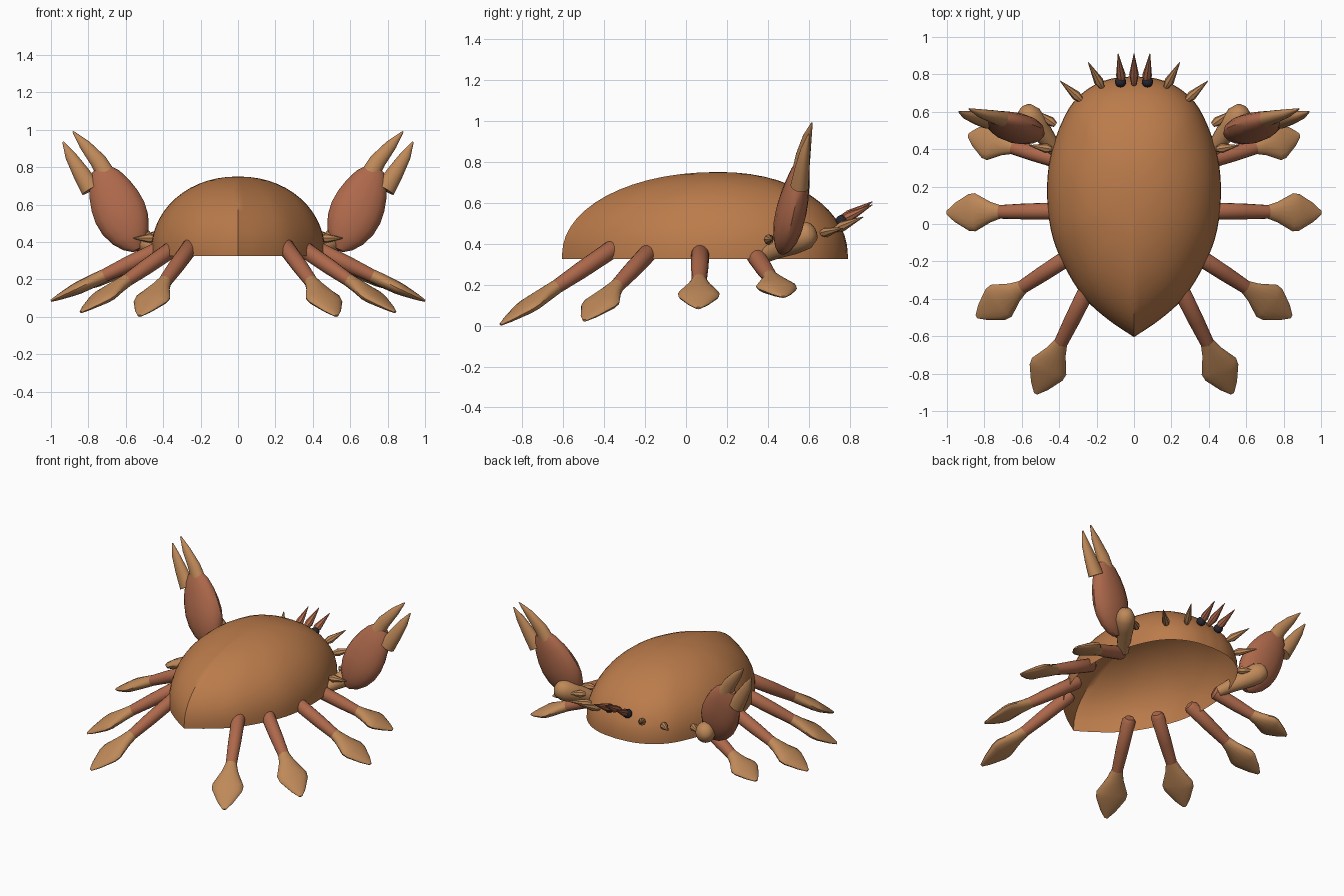
import bpy, bmesh, math
from mathutils import Vector as V

if "Cube" in bpy.data.objects:
    bpy.data.objects.remove(bpy.data.objects["Cube"])


def mat(name, c):
    m = bpy.data.materials.new(name)
    m.diffuse_color = (*c, 1)
    m.use_nodes = True
    m.node_tree.nodes["Principled BSDF"].inputs["Base Color"].default_value = m.diffuse_color
    return m


SHELL = mat("shell_orange", (0.50, 0.20, 0.07))
LIMB = mat("limb_red", (0.42, 0.14, 0.07))
TIP = mat("tip_tan", (0.52, 0.25, 0.10))
EYE = mat("eye_black", (0.02, 0.02, 0.03))


def finish(bm, name, m, angle=40):
    bmesh.ops.recalc_face_normals(bm, faces=bm.faces)
    me = bpy.data.meshes.new(name)
    bm.to_mesh(me)
    bm.free()
    ob = bpy.data.objects.new(name, me)
    bpy.context.collection.objects.link(ob)
    me.materials.append(m)
    bpy.ops.object.select_all(action='DESELECT')
    ob.select_set(True)
    bpy.context.view_layer.objects.active = ob
    bpy.ops.object.shade_smooth_by_angle(angle=math.radians(angle))
    return ob


def loft(name, stations, side, m, n=16):
    """Elliptical sections (point, half width along side, half thickness)."""
    bm = bmesh.new()
    axis = (V(stations[-1][0]) - V(stations[0][0])).normalized()
    side = V(side)
    side = (side - axis * side.dot(axis)).normalized()
    up = axis.cross(side)
    rings = []
    for p, w, t in stations:
        rings.append([bm.verts.new(V(p) + side * w * math.cos(a) + up * t * math.sin(a))
                      for a in (2 * math.pi * i / n for i in range(n))])
    for r, q in zip(rings, rings[1:]):
        for i in range(n):
            j = (i + 1) % n
            bm.faces.new((r[i], r[j], q[j], q[i]))
    bm.faces.new(rings[0])
    bm.faces.new(rings[-1])
    return finish(bm, name, m)


def spline(pts, steps=4):
    """Catmull-Rom through the points."""
    out = []
    e = [2 * pts[0] - pts[1]] + pts + [2 * pts[-1] - pts[-2]]
    for a, b, c, d in zip(e, e[1:], e[2:], e[3:]):
        for k in range(steps):
            t = k / steps
            out.append(0.5 * (2 * b + (c - a) * t + (2 * a - 5 * b + 4 * c - d) * t * t
                              + (3 * b - a - 3 * c + d) * t ** 3))
    return out + [pts[-1]]


# Shell: open teardrop dome, pointed at one end
half = spline([V(p) for p in [(0, .79), (.13, .775), (.25, .72), (.35, .615), (.435, .41),
               (.465, .2), (.445, -.03), (.38, -.21), (.27, -.39), (.14, -.51), (0, -.605)]])
outline = half + [V((-p.x, p.y)) for p in half[-2:0:-1]]
bm = bmesh.new()
centre = V((0, .16))
levels = [(1, .325)] + [(math.cos(a) ** .95, .35 + .40 * math.sin(a))
                        for a in (math.pi / 2 * k / 14 for k in range(14))]
rings = [[bm.verts.new((*(centre + (p - centre) * s), z)) for p in outline] for s, z in levels]
n = len(outline)
for r, q in zip(rings, rings[1:]):
    for i in range(n):
        bm.faces.new((r[i], r[(i + 1) % n], q[(i + 1) % n], q[i]))
top = bm.verts.new((*centre, .75))
for i in range(n):
    bm.faces.new((rings[-1][i], rings[-1][(i + 1) % n], top))
finish(bm, "shell", SHELL)

legs = [((.25, -.35, .38), (.525, -.905, .005)),
        ((.34, -.17, .37), (.84, -.495, .025)),
        ((.42, .07, .36), (1.0, .06, .085)),
        ((.40, .34, .34), (.885, .475, .14))]
spikes = [((.065, .755, .51), (.085, .91, .59)), ((.17, .73, .47), (.245, .865, .53)),
          ((.28, .66, .45), (.395, .765, .475)), ((.42, .53, .43), (.525, .605, .435)),
          ((.44, .40, .42), (.56, .42, .42))]

for s, label in ((1, "right"), (-1, "left")):
    def M(p):
        return V((p[0] * s, p[1], p[2]))

    # Walking legs: round shaft, then flat diamond paddle
    for k, (a, b) in enumerate(legs, 1):
        a, b = M(a), M(b)
        d = b - a
        flat = d.cross(V((0, 0, 1)))
        at = lambda t: a + d * t
        loft(f"leg_{k}_{label}", [(at(-.03), .03, .03), (at(0), .045, .045), (at(.3), .042, .042),
             (at(.53), .036, .034)], flat, LIMB)
        loft(f"paddle_{k}_{label}", [(at(.51), .036, .035), (at(.60), .055, .036),
             (at(.74), .102, .034), (at(.80), .098, .03), (at(.93), .05, .016), (at(1), .012, .006)],
             flat, TIP)

    # Claw arm: capsule thickening to the elbow
    a, b = M((.40, .37, .335)), M((.575, .60, .45))
    d = b - a
    loft(f"arm_{label}", [(a, .035, .035), (a + d * .3, .045, .045), (a + d * .65, .065, .06),
         (a + d * .9, .07, .065), (a + d * 1.05, .05, .045), (a + d * 1.1, .02, .02)],
         (0, 0, 1), TIP)

    # Palm: flattened egg
    a, b = M((.545, .47, .365)), M((.735, .568, .79))
    d = b - a
    loft(f"palm_{label}", [(a + d * t, w, h) for t, w, h in
         ((-.02, .025, .02), (.04, .065, .04), (.15, .105, .06), (.3, .133, .073), (.45, .142, .075),
          (.6, .135, .07), (.75, .117, .06), (.9, .088, .047), (1, .05, .03))], (s, 0, -.45), LIMB)

    # Two pincer fingers
    for part, pts in (("upper_finger", [(.685, .555, .72), (.745, .572, .83), (.82, .592, .92), (.882, .615, .99)]),
                      ("lower_finger", [(.785, .555, .68), (.84, .568, .77), (.895, .582, .86), (.936, .6, .935)])):
        loft(f"{part}_{label}", [(M(p), w, h) for p, (w, h) in
             zip(pts, ((.055, .045), (.045, .036), (.03, .022), (.004, .004)))], (s, 0, -.6), TIP)

    # Rim spikes
    for k, (a, b) in enumerate(spikes, 1):
        a, b = M(a), M(b)
        loft(f"spike_{k}_{label}", [(a, .014, .014), (a.lerp(b, .25), .026, .026), (b, .002, .002)],
             (0, 0, 1) if k > 1 else (1, 0, 0), LIMB if k == 1 else TIP, 8)

    # Eyes
    bm = bmesh.new()
    bmesh.ops.create_uvsphere(bm, u_segments=16, v_segments=10, radius=.03)
    bmesh.ops.translate(bm, verts=bm.verts, vec=M((.072, .76, .51)))
    finish(bm, f"eye_{label}", EYE)

# Middle spike
loft("spike_middle", [((0, .745, .515), .014, .014), ((0, .80, .54), .026, .026),
     ((0, .91, .605), .002, .002)], (1, 0, 0), LIMB, 8)
